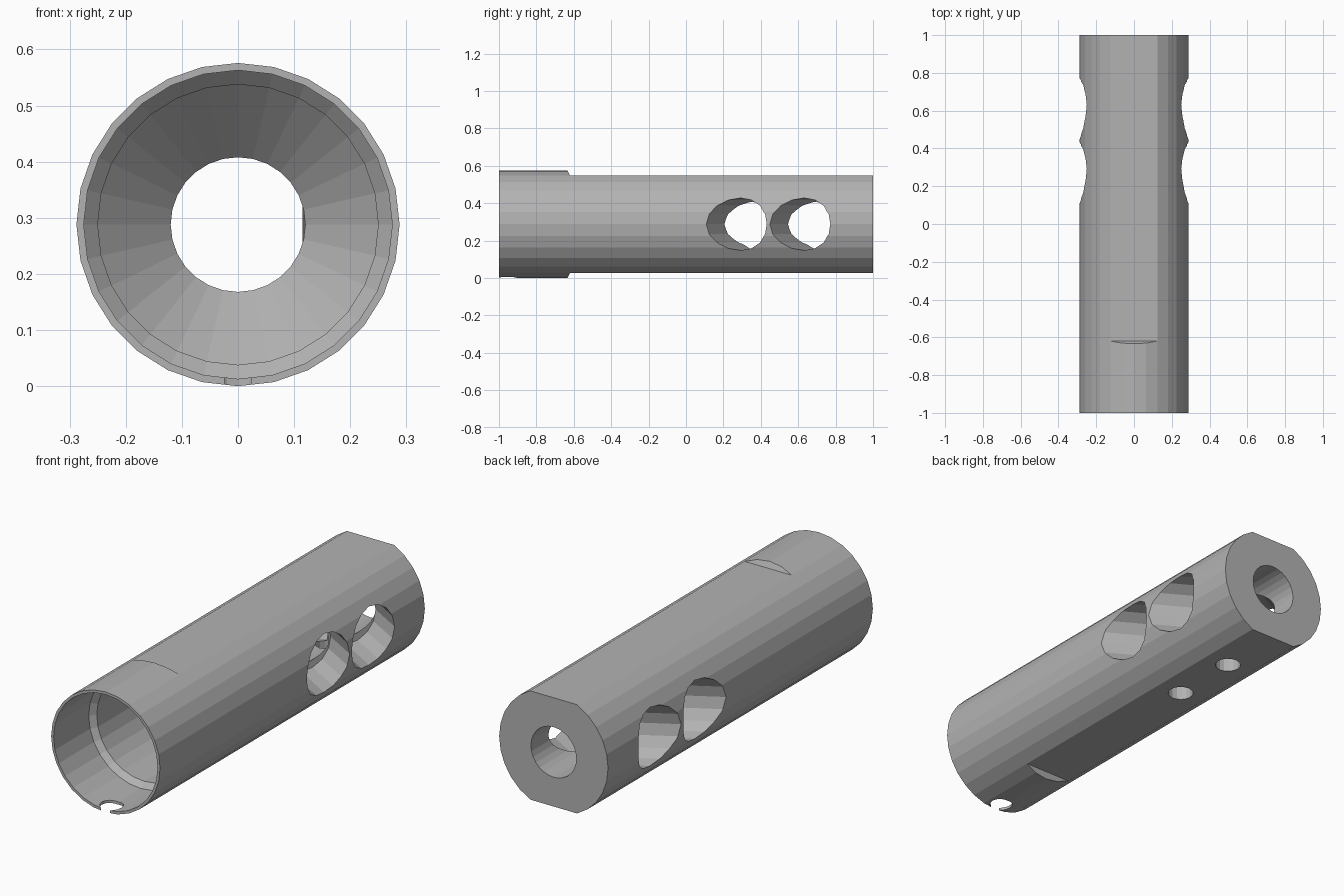
import bpy, bmesh, math
from mathutils import Vector

if "Cube" in bpy.data.objects:
    bpy.data.objects.remove(bpy.data.objects["Cube"])

R = 0.288          # outer radius, also the height of the bore axis
SIDES = 28
TILT = math.radians(30)

steel = bpy.data.materials.new("steel grey")
steel.use_nodes = True
GREY = (0.45, 0.45, 0.45, 1)
steel.diffuse_color = GREY
steel.node_tree.nodes["Principled BSDF"].inputs["Base Color"].default_value = GREY


def make_object(name, bm):
    bmesh.ops.recalc_face_normals(bm, faces=bm.faces)
    mesh = bpy.data.meshes.new(name)
    bm.to_mesh(mesh)
    bm.free()
    mesh.materials.append(steel)
    obj = bpy.data.objects.new(name, mesh)
    bpy.context.collection.objects.link(obj)
    return obj


def lathe(name, profile):
    """Revolve a closed (y, radius) profile around the bore axis."""
    bm = bmesh.new()
    rings = []
    for i in range(SIDES):
        a = math.tau * i / SIDES
        rings.append([bm.verts.new((r * math.sin(a), y, R + r * math.cos(a)))
                      for y, r in profile])
    n = len(profile)
    for i in range(SIDES):
        p, q = rings[i], rings[(i + 1) % SIDES]
        for j in range(n):
            k = (j + 1) % n
            bm.faces.new((p[j], p[k], q[k], q[j]))
    return make_object(name, bm)


def drill(name, start, direction, radius, length, sides):
    """Cylinder cutter running from start along direction."""
    d = Vector(direction).normalized()
    bm = bmesh.new()
    bmesh.ops.create_cone(bm, cap_ends=True, segments=sides, radius1=radius,
                          radius2=radius, depth=length)
    rot = d.to_track_quat('Z', 'Y').to_matrix()
    for v in bm.verts:
        v.co = rot @ v.co + Vector(start) + d * length / 2
    return make_object(name, bm)


def flat_cutter(name, side):
    """Slab with a sloped front end that mills a flat on the body."""
    bm = bmesh.new()
    outline = [(-0.62, 0.26), (1.1, 0.26), (1.1, 0.4), (-0.69, 0.4)]
    left, right = [[bm.verts.new((x, y, R + side * h)) for y, h in outline]
                   for x in (-0.4, 0.4)]
    bm.faces.new(left)
    bm.faces.new(right)
    for i in range(4):
        j = (i + 1) % 4
        bm.faces.new((left[i], left[j], right[j], right[i]))
    return make_object(name, bm)


# Tube with a wide front socket, a chamber, a cone and a narrow exit bore
body = lathe("brake_body", [(-1, R), (1, R), (1, 0.12), (0.13, 0.12), (0, 0.25),
                            (-0.71, 0.25), (-0.735, 0.275), (-1, 0.275)])

cutters = [flat_cutter("top_flat_cutter", 1), flat_cutter("bottom_flat_cutter", -1)]

# Swept side ports and straight bottom vents
for i in range(3):
    y = -0.07 + 0.34 * i
    for side in (-1, 1):
        x = 0.05
        start = (side * x, y + (R - x) * math.tan(TILT), R)
        cutters.append(drill("port_cutter", start,
                             (side * math.cos(TILT), -math.sin(TILT), 0), 0.14, 0.5, 16))
    cutters.append(drill("vent_cutter", (0, y + 0.065, R), (0, 0, -1), 0.058, 0.4, 16))

# Round notches in the front rim
for angle in (0, math.radians(36)):
    cutters.append(drill("notch_cutter", (0, -0.955, R),
                         (-math.sin(angle), 0, -math.cos(angle)), 0.052, 0.4, 16))

for cutter in cutters:
    mod = body.modifiers.new(cutter.name, 'BOOLEAN')
    mod.operation = 'DIFFERENCE'
    mod.solver = 'EXACT'
    mod.object = cutter

# Bake the cuts and remove the cutters
bpy.context.view_layer.update()
graph = bpy.context.evaluated_depsgraph_get()
body_mesh = bpy.data.meshes.new_from_object(body.evaluated_get(graph))
body.modifiers.clear()
body.data = body_mesh
for cutter in cutters:
    bpy.data.objects.remove(cutter)
body.data.materials.clear()
body.data.materials.append(steel)
for poly in body.data.polygons:
    poly.material_index = 0
